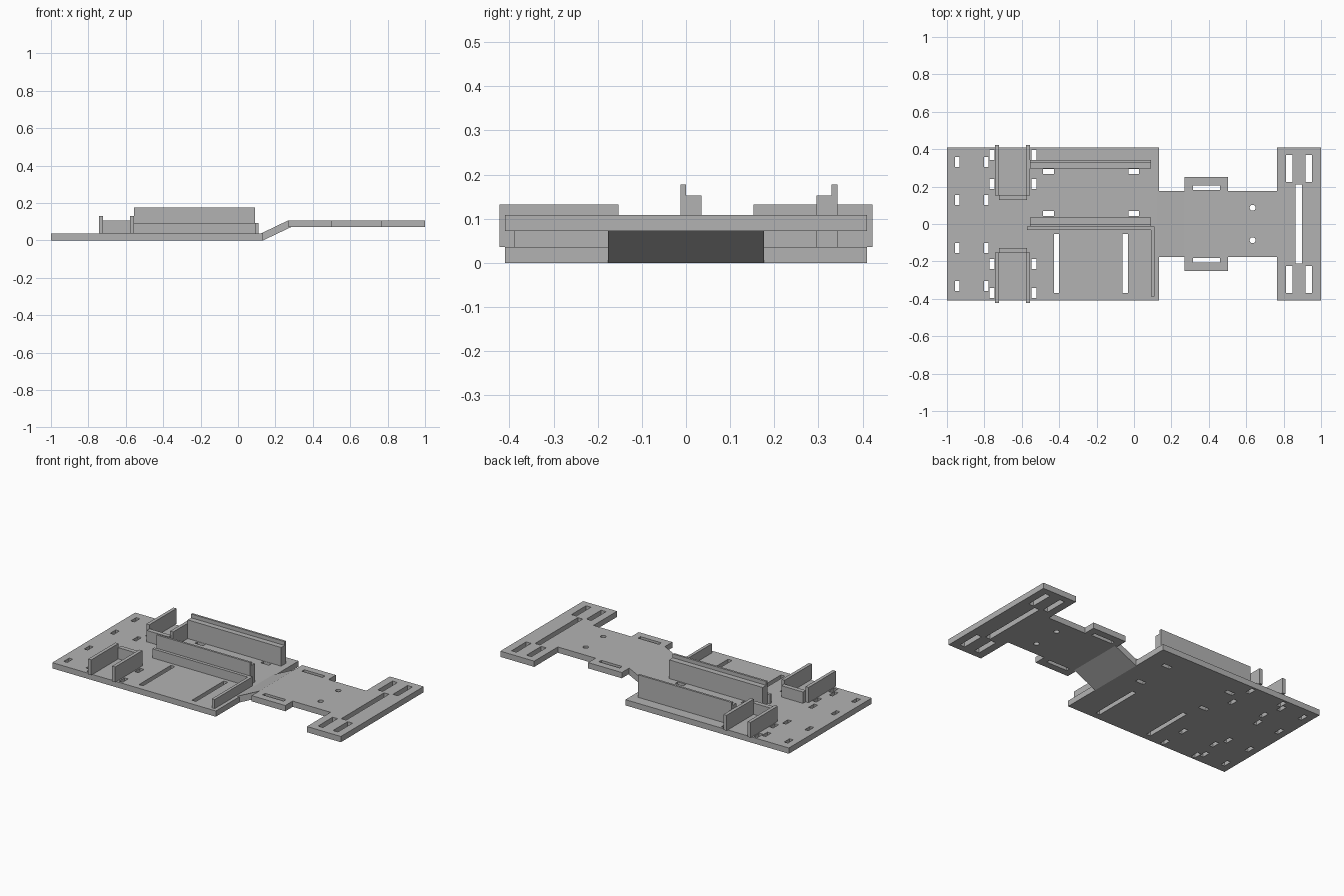
import bpy
import bmesh
from mathutils import Matrix, Vector

cube = bpy.data.objects.get("Cube")
if cube:
    bpy.data.objects.remove(cube, do_unlink=True)

grey = bpy.data.materials.new("plain grey")
grey.use_nodes = True
grey.diffuse_color = (0.45, 0.45, 0.45, 1)
grey.node_tree.nodes["Principled BSDF"].inputs["Base Color"].default_value = (0.45, 0.45, 0.45, 1)

T = 0.036             # plate thickness
DECK = 0.072          # underside of the raised deck
HALF, NECK = 0.41, 0.177


def finish(name, bm):
    bmesh.ops.recalc_face_normals(bm, faces=bm.faces)
    mesh = bpy.data.meshes.new(name)
    bm.to_mesh(mesh)
    bm.free()
    mesh.materials.append(grey)
    obj = bpy.data.objects.new(name, mesh)
    bpy.context.collection.objects.link(obj)
    return obj


def add_box(bm, x0, x1, y0, y1, z0, z1):
    size = Matrix.Diagonal((x1 - x0, y1 - y0, z1 - z0, 1))
    centre = Matrix.Translation(((x0 + x1) / 2, (y0 + y1) / 2, (z0 + z1) / 2))
    bmesh.ops.create_cube(bm, size=1, matrix=centre @ size)


def box(name, *bounds):
    bm = bmesh.new()
    add_box(bm, *bounds)
    return finish(name, bm)


def prism(name, points, direction):
    bm = bmesh.new()
    face = bm.faces.new([bm.verts.new(p) for p in points])
    new = bmesh.ops.extrude_face_region(bm, geom=[face])["geom"]
    verts = [v for v in new if isinstance(v, bmesh.types.BMVert)]
    bmesh.ops.translate(bm, verts=verts, vec=Vector(direction))
    return finish(name, bm)


def cut(obj, rects, circles=()):
    """Cut rectangular slots and round holes through a plate."""
    bm = bmesh.new()
    for x0, x1, y0, y1 in rects:
        add_box(bm, x0, x1, y0, y1, -0.1, 0.3)
    for x, y, r in circles:
        bmesh.ops.create_cone(bm, cap_ends=True, segments=24, radius1=r, radius2=r,
                              depth=0.4, matrix=Matrix.Translation((x, y, 0.1)))
    cutter = finish("slot_cutter", bm)
    cutter.hide_render = True
    mod = obj.modifiers.new("slots", "BOOLEAN")
    mod.operation, mod.solver, mod.object = "DIFFERENCE", "EXACT", cutter
    bpy.context.view_layer.objects.active = obj
    bpy.ops.object.modifier_apply(modifier=mod.name)
    bpy.data.objects.remove(cutter, do_unlink=True)


def both_sides(rects):
    return rects + [(a, b, -d, -c) for a, b, c, d in rects]


# Main base plate with its mounting slots
base = box("base_plate", -1, 0.133, -HALF, HALF, 0, T)
slots = []
for x in (-0.957, -0.803):
    slots += [(x, x + 0.025, y, y + 0.054) for y in (0.305, 0.102)]
for x in (-0.773, -0.548):
    slots += [(x, x + 0.026, y, y + 0.054) for y in (0.342, 0.186)]
slots = both_sides(slots)
for x in (-0.486, -0.03):
    slots += [(x, x + 0.057, y, y + 0.026) for y in (0.268, 0.044)]
slots += [(x, x + 0.028, -0.369, -0.054) for x in (-0.428, -0.061)]
cut(base, slots)

# Sloped neck up to the raised deck
prism("ramp", [(0.133, -NECK, 0), (0.285, -NECK, DECK),
               (0.27, -NECK, DECK + T), (0.12, -NECK, T)], (0, 2 * NECK, 0))

# Raised deck: side tabs, neck and wide end bar
side = [(0.27, 0.25), (0.503, 0.25), (0.503, NECK), (0.765, NECK), (0.765, HALF), (1, HALF)]
outline = side + [(x, -y) for x, y in reversed(side)]
deck = prism("raised_deck", [(x, y, DECK) for x, y in outline], (0, 0, T))
slots = [(0.315, 0.46, 0.182, 0.206)]
slots += [(x, x + 0.034, 0.224, 0.369) for x in (0.813, 0.917)]
cut(deck, both_sides(slots) + [(0.864, 0.898, -0.212, 0.212)],
    [(0.634, y, 0.016) for y in (-0.087, 0.087)])

# Motor brackets: two cheek plates joined by an inner web
for label, s in (("left", 1), ("right", -1)):
    for end, x in (("outer", -0.743), ("inner", -0.577)):
        y0, y1 = sorted((s * 0.153, s * 0.422))
        box(f"{label}_bracket_{end}_cheek", x, x + 0.021, y0, y1, T, 0.132)
    y0, y1 = sorted((s * 0.127, s * 0.155))
    box(f"{label}_bracket_web", -0.722, -0.572, y0, y1, T, 0.107)


# Stepped rails running along the plate
def rail(name, points):
    prism(name, [(-0.556, y, z) for y, z in points], (0.648, 0, 0))


LOW, HIGH = 0.153, 0.177
rail("centre_rail", [(-0.013, T), (0.035, T), (0.035, LOW), (0, LOW), (0, HIGH), (-0.013, HIGH)])
rail("side_rail", [(0.296, T), (0.343, T), (0.343, HIGH), (0.33, HIGH), (0.33, LOW), (0.296, LOW)])

# Low tray walls
box("tray_long_wall", -0.572, 0.11, -0.032, -0.013, T, 0.093)
box("tray_end_wall", 0.091, 0.11, -0.388, -0.032, T, 0.093)
